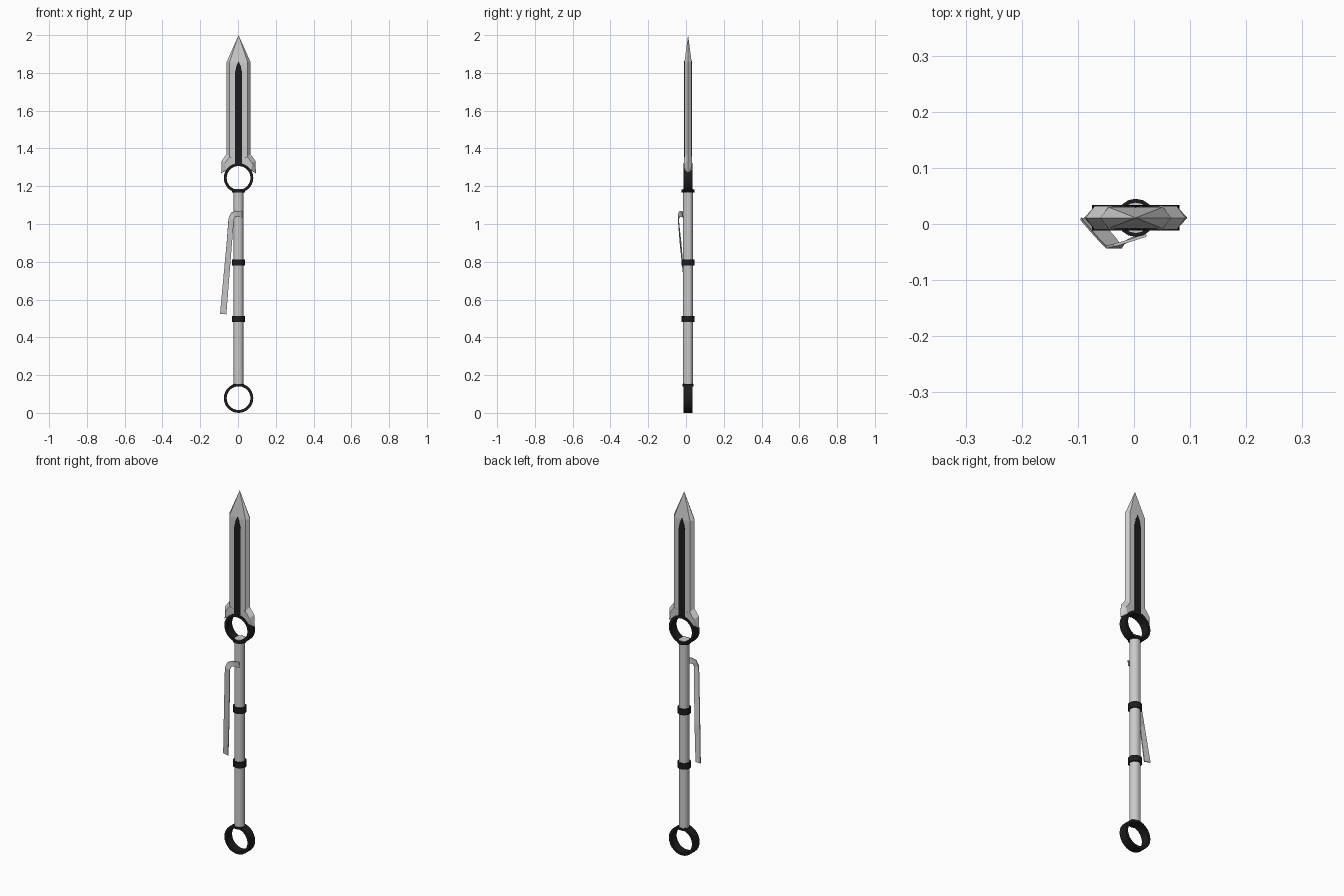
import bpy, bmesh, math
from mathutils import Matrix, Vector

if "Cube" in bpy.data.objects:
    bpy.data.objects.remove(bpy.data.objects["Cube"])

CX, CY = 0.003, 0.011   # spear axis

dark = bpy.data.materials.new("dark_metal")
dark.diffuse_color = (0.012, 0.012, 0.013, 1)
dark.use_nodes = True
dark.node_tree.nodes["Principled BSDF"].inputs["Base Color"].default_value = dark.diffuse_color


def finish(name, bm, mat=None):
    bmesh.ops.recalc_face_normals(bm, faces=bm.faces)
    me = bpy.data.meshes.new(name)
    bm.to_mesh(me)
    bm.free()
    ob = bpy.data.objects.new(name, me)
    bpy.context.collection.objects.link(ob)
    if mat:
        me.materials.append(mat)
    return ob


def rod(name, z0, z1, radius, mat=None, sides=16):
    bm = bmesh.new()
    bmesh.ops.create_cone(bm, cap_ends=True, segments=sides, radius1=radius, radius2=radius,
                          depth=z1 - z0, matrix=Matrix.Translation((CX, CY, (z0 + z1) / 2)))
    return finish(name, bm, mat)


def ring(name, z, outer, inner, half_depth, sides=28):
    bm = bmesh.new()
    section = [(outer, -half_depth), (outer, half_depth), (inner, half_depth), (inner, -half_depth)]
    loops = []
    for i in range(sides):
        a = 2 * math.pi * i / sides
        loops.append([bm.verts.new((CX + r * math.sin(a), CY + y, z + r * math.cos(a)))
                      for r, y in section])
    for i in range(sides):
        a, b = loops[i], loops[(i + 1) % sides]
        for k in range(4):
            bm.faces.new((a[k], a[(k + 1) % 4], b[(k + 1) % 4], b[k]))
    return finish(name, bm, dark)


def hull(name, points, mat=None):
    """Convex solid from (x, y, z) points, each mirrored front to back."""
    bm = bmesh.new()
    coords = {(x, s * y, z) for x, y, z in points for s in (-1, 1)}
    for x, y, z in sorted(coords):
        bm.verts.new((CX + x, CY + y, z))
    bmesh.ops.convex_hull(bm, input=bm.verts)
    bmesh.ops.dissolve_limit(bm, angle_limit=0.01, verts=bm.verts, edges=bm.edges)
    return finish(name, bm, mat)


def both(points):
    return points + [(-x, y, z) for x, y, z in points]


# Shaft with grip bands and end collars
rod("shaft", 0.145, 1.185, 0.027)
for name, z0, z1, r in (("lower_band", 0.48, 0.512, 0.034), ("upper_band", 0.78, 0.812, 0.034),
                        ("top_collar", 1.167, 1.183, 0.034), ("bottom_collar", 0.14, 0.152, 0.03)):
    rod(name, z0, z1, r, dark)

# End rings
ring("pommel_ring", 0.078, 0.078, 0.063, 0.023)
ring("head_ring", 1.244, 0.078, 0.063, 0.023)

# Blade with bevelled edges and a dark central inlay
hull("blade", both([(0.0635, 0, 1.31), (0.048, 0.019, 1.31), (0.0635, 0, 1.857),
                    (0.048, 0.019, 1.857)]) + [(0, 0, 2.0), (0, 0.02, 1.84), (0, 0.02, 1.31)])
hull("blade_inlay", both([(0.019, 0.022, 1.31), (0.019, 0.022, 1.8), (0.012, 0.0215, 1.835)])
     + [(0, 0.0215, 1.862)], dark)

# Guard wings flaring to downward points
for side, s in (("left", -1), ("right", 1)):
    hull(side + "_guard_wing", [(s * x, y, z) for x, y, z in (
        (0.062, 0, 1.372), (0.089, 0, 1.335), (0.092, 0, 1.268), (0.048, 0.021, 1.355),
        (0.073, 0.021, 1.32), (0.064, 0.02, 1.287), (0.02, 0.019, 1.345), (0.02, 0.019, 1.311))])

# Hanging strap: a thin ribbon given by its two edges
edges = [((0.022, -0.020, 1.067), (0.020, -0.016, 1.035)),
         ((-0.012, -0.031, 1.070), (-0.008, -0.028, 1.040)),
         ((-0.036, -0.038, 1.060), (-0.018, -0.034, 1.037)),
         ((-0.050, -0.041, 1.030), (-0.022, -0.041, 1.022)),
         ((-0.060, -0.031, 0.900), (-0.032, -0.027, 0.900)),
         ((-0.077, -0.012, 0.720), (-0.046, -0.011, 0.720)),
         ((-0.095, 0.009, 0.525), (-0.062, 0.003, 0.522))]
bm = bmesh.new()
rows = [[bm.verts.new(Vector(p)) for p in pair] for pair in edges]
for a, b in zip(rows, rows[1:]):
    bm.faces.new((a[0], a[1], b[1], b[0]))
strap = finish("strap", bm)
mod = strap.modifiers.new("thickness", "SOLIDIFY")
mod.thickness = 0.005
mod.offset = 0
